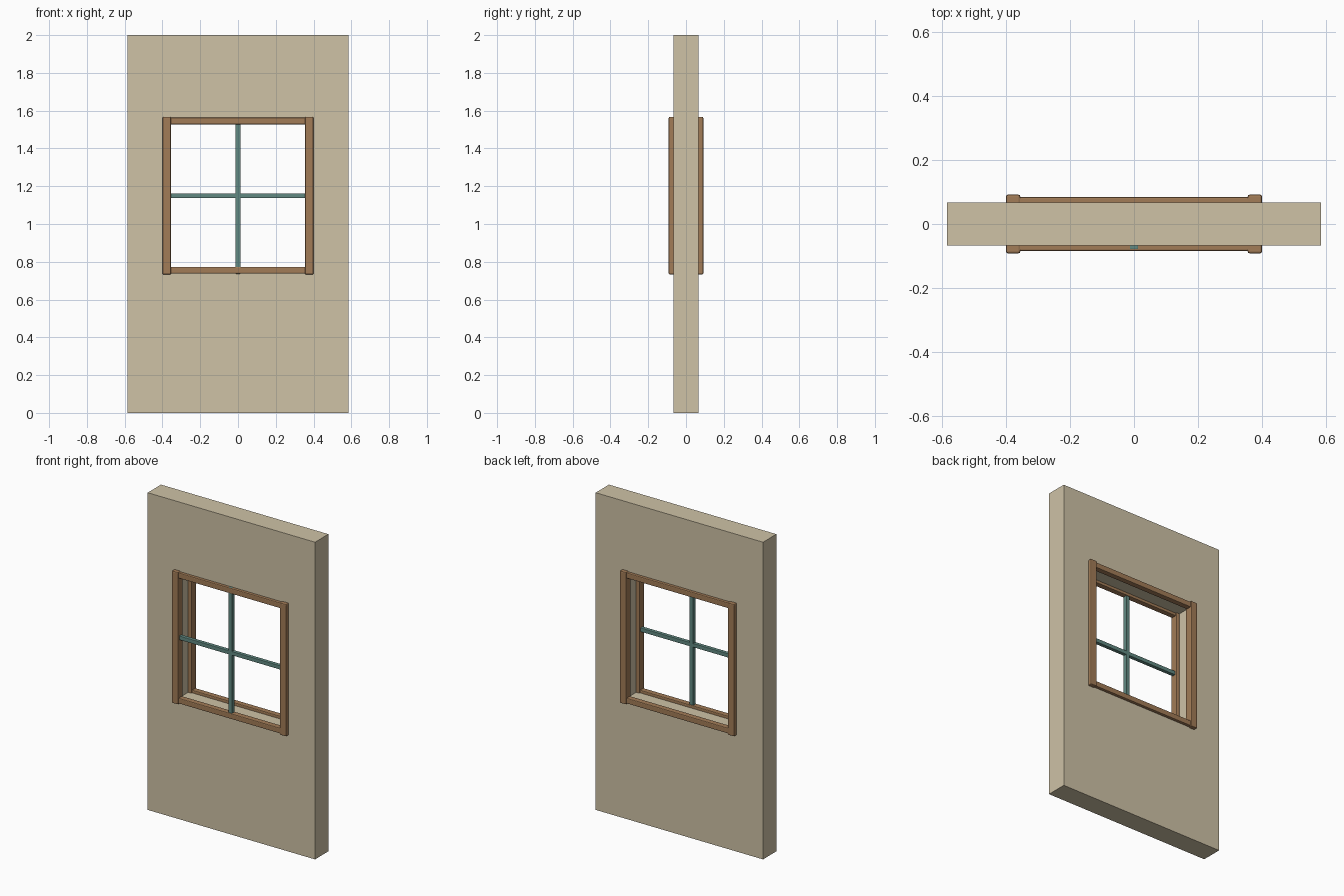
import bpy, bmesh

if "Cube" in bpy.data.objects:
    bpy.data.objects.remove(bpy.data.objects["Cube"])

ZC = 1.15                 # window centre height
WALL = 0.0665             # half wall thickness
HX, HZ = 0.377, 0.395     # half opening size


def material(name, rgb):
    m = bpy.data.materials.new(name)
    m.diffuse_color = (*rgb, 1)
    m.use_nodes = True
    m.node_tree.nodes["Principled BSDF"].inputs["Base Color"].default_value = m.diffuse_color
    return m


PLASTER = material("plaster", (0.62, 0.54, 0.38))
WOOD = material("wood", (0.36, 0.20, 0.095))
TEAL = material("teal_paint", (0.12, 0.25, 0.22))


def finish(name, bm, mat):
    bmesh.ops.recalc_face_normals(bm, faces=bm.faces[:])
    me = bpy.data.meshes.new(name)
    bm.to_mesh(me)
    bm.free()
    me.materials.append(mat)
    ob = bpy.data.objects.new(name, me)
    bpy.context.collection.objects.link(ob)
    return ob


def bar(name, center, size, mat, bevel):
    bm = bmesh.new()
    bmesh.ops.create_cube(bm, size=1)
    for v in bm.verts:
        v.co = [c * s for c, s in zip(v.co, size)]
    ob = finish(name, bm, mat)
    ob.location = center
    mod = ob.modifiers.new("soft_edges", 'BEVEL')
    mod.width = bevel
    mod.segments = 2
    return ob


# wall panel with a rectangular opening
bm = bmesh.new()
signs = [(-1, -1), (1, -1), (1, 1), (-1, 1)]
outer = [bm.verts.new((sx * 0.584, -WALL, 1 + sz)) for sx, sz in signs]
inner = [bm.verts.new((sx * HX, -WALL, ZC + sz * HZ)) for sx, sz in signs]
ring = [bm.faces.new((outer[i], outer[(i + 1) % 4], inner[(i + 1) % 4], inner[i]))
        for i in range(4)]
ext = bmesh.ops.extrude_face_region(bm, geom=ring, use_keep_orig=True)
for v in ext["geom"]:
    if isinstance(v, bmesh.types.BMVert):
        v.co.y = WALL
finish("wall", bm, PLASTER)

# casing on both wall faces: stiles and thinner rails centred on the opening edges
for side, y in (("front", -WALL), ("back", WALL)):
    for lr, s in (("left", -1), ("right", 1)):
        bar(f"{side}_{lr}_stile", (s * HX, y, ZC), (0.045, 0.05, 0.834), WOOD, 0.006)
    for tb, s in (("bottom", -1), ("top", 1)):
        bar(f"{side}_{tb}_rail", (0, y, ZC + s * HZ), (2 * HX, 0.036, 0.035), WOOD, 0.005)

# crossed glazing bars at the front
bar("vertical_glazing_bar", (0, -WALL, ZC), (0.026, 0.026, 0.827), TEAL, 0.003)
bar("horizontal_glazing_bar", (0, -WALL, ZC), (2 * HX, 0.024, 0.025), TEAL, 0.003)
